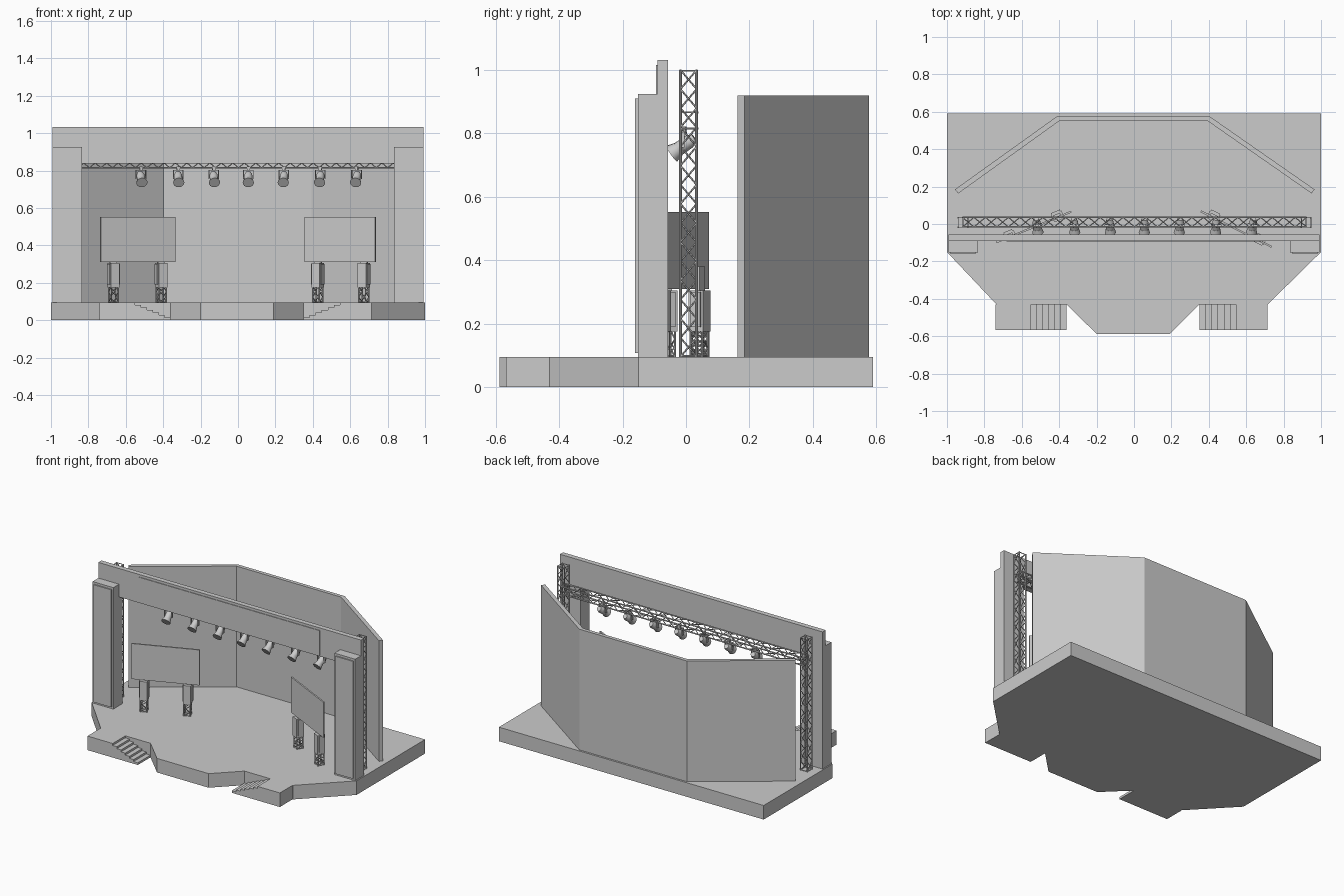
import bpy, bmesh, math
from mathutils import Vector, Matrix

if "Cube" in bpy.data.objects:
    bpy.data.objects.remove(bpy.data.objects["Cube"])

FLOOR = 0.096


def finish(bm, name, smooth=False):
    bmesh.ops.recalc_face_normals(bm, faces=bm.faces)
    me = bpy.data.meshes.new(name)
    bm.to_mesh(me)
    bm.free()
    ob = bpy.data.objects.new(name, me)
    bpy.context.collection.objects.link(ob)
    if smooth:
        bpy.context.view_layer.objects.active = ob
        ob.select_set(True)
        bpy.ops.object.shade_smooth_by_angle(angle=math.radians(40))
        ob.select_set(False)
    return ob


def add_box(bm, lo, hi, mat=Matrix()):
    lo, hi = Vector(lo), Vector(hi)
    m = mat @ Matrix.Translation((lo + hi) / 2) @ Matrix.Diagonal((hi - lo).to_4d())
    bmesh.ops.create_cube(bm, size=1, matrix=m)


def box(name, lo, hi, mat=Matrix()):
    bm = bmesh.new()
    add_box(bm, lo, hi, mat)
    return finish(bm, name)


def prism(name, pts, vec):
    """Extrude a flat outline of 3D points along vec."""
    bm = bmesh.new()
    f = bm.faces.new([bm.verts.new(p) for p in pts])
    r = bmesh.ops.extrude_face_region(bm, geom=[f])
    bmesh.ops.translate(bm, vec=vec, verts=[v for v in r['geom'] if isinstance(v, bmesh.types.BMVert)])
    return finish(bm, name)


def strut(bm, a, b, r, seg=6):
    a, b = Vector(a), Vector(b)
    d = b - a
    m = Matrix.Translation((a + b) / 2) @ d.to_track_quat('Z', 'Y').to_matrix().to_4x4()
    bmesh.ops.create_cone(bm, cap_ends=True, segments=seg, radius1=r, radius2=r, depth=d.length, matrix=m)


def truss(name, length, w, n, mat, r=0.0045, thin=0.0028):
    """Square lattice along local z, starting at the origin."""
    bm = bmesh.new()
    h, step = w / 2 - r, length / n
    c = [(-h, -h), (h, -h), (h, h), (-h, h)]
    for i in range(4):
        p, q = c[i], c[(i + 1) % 4]
        strut(bm, (*p, 0), (*p, length), r, 8)
        for z in (thin, length - thin):
            strut(bm, (*p, z), (*q, z), thin)
        for k in range(n):
            a, b = (p, q) if k % 2 == 0 else (q, p)
            strut(bm, (*a, k * step), (*b, (k + 1) * step), thin)
    bm.transform(mat)
    return finish(bm, name, True)


# Stage deck
outline = [(-1, .59), (-1, -.15), (-.735, -.43), (-.36, -.43), (-.2, -.588), (.19, -.588),
           (.35, -.43), (.715, -.43), (1, -.15), (1, .59)]
prism('stage_deck', [(x, y, 0) for x, y in outline], (0, 0, FLOOR))

# Side landings with steps running down towards the centre
for side, x_out, x_top, x_in in (('left', -.74, -.55, -.36), ('right', .713, .545, .35)):
    prof = [(x_in, 0), (x_out, 0), (x_out, FLOOR), (x_top, FLOOR)]
    n = 6
    for k in range(n):
        z = FLOOR - (k + 1) * .0135
        prof.append((x_top + (x_in - x_top) * k / n, z))
        prof.append((x_top + (x_in - x_top) * (k + 1) / n, z))
    prism(side + '_landing_steps', [(x, -.567, z) for x, z in prof], (0, .137, 0))

# Three-sided back wall
outer = [(-.957, .185), (-.41, .577), (.402, .577), (.965, .185)]
inner = [(.95, .163), (.392, .552), (-.398, .552), (-.94, .163)]
prism('back_wall', [(x, y, FLOOR) for x, y in outer + inner], (0, 0, .92 - FLOOR))

# Portal: header, legs, pillars with raised face panels
box('portal_header', (-.992, -.09, .838), (.992, -.056, 1.032))
box('header_panel', (-.683, -.094, .845), (.683, -.088, 1.015))
for side, s in (('left', -1), ('right', 1)):
    def span(a, b):
        return min(s * a, s * b), max(s * a, s * b)
    x0, x1 = span(.835, .992)
    box(side + '_portal_leg', (x0, -.09, FLOOR), (x1, -.056, .84))
    box(side + '_pillar', (x0, -.152, FLOOR), (x1, -.088, .925))
    x0, x1 = span(.847, .98)
    box(side + '_pillar_panel', (x0, -.16, .108), (x1, -.15, .91))

# Lighting towers and cross truss
for side, x in (('left', -.914), ('right', .92)):
    truss(side + '_tower', 1.0 - FLOOR, .06, 15, Matrix.Translation((x, .008, FLOOR)))
truss('cross_truss', 1.84, .06, 30,
      Matrix.Translation((-.917, .01, .841)) @ Matrix.Rotation(math.pi / 2, 4, 'Y'))

# Spotlights
for i, x in enumerate((-.52, -.32, -.13, .055, .245, .44, .635)):
    bm = bmesh.new()
    tilt = Matrix.Translation((0, -.008, .762)) @ Matrix.Rotation(math.radians(-55), 4, 'X')
    for z0, z1, r0, r1 in ((-.02, .02, .022, .022), (.02, .042, .022, .015), (-.046, -.02, .03, .023)):
        bmesh.ops.create_cone(bm, cap_ends=True, segments=16, radius1=r0, radius2=r1, depth=z1 - z0,
                              matrix=tilt @ Matrix.Translation((0, 0, (z0 + z1) / 2)))
    for s in (-1, 1):
        add_box(bm, (s * .026 - .002, -.015, .755), (s * .026 + .002, -.001, .803))
    add_box(bm, (-.028, -.015, .80), (.028, -.001, .804))
    add_box(bm, (-.008, -.02, .803), (.008, .0, .822))
    yaw = math.radians((8, 4, 5, 0, -4, -5, -8)[i])
    bm.transform(Matrix.Translation((x, 0, 0)) @ Matrix.Rotation(yaw, 4, 'Z'))
    finish(bm, f'spotlight_{i + 1}', True)

# Angled screens, each on two lattice feet with cabinets and rear brackets
for side, a, b in (('left', (-.735, -.098), (-.335, .066)), ('right', (.357, .068), (.735, -.122))):
    a, b = Vector(a), Vector(b)
    mid, d = (a + b) / 2, b - a
    m = Matrix.Translation((mid.x, mid.y, 0)) @ Matrix.Rotation(math.atan2(d.y, d.x), 4, 'Z')
    half = d.length / 2
    box(side + '_screen', (-half, -.005, .31), (half, .005, .552), m)
    for k, u in enumerate((-.138, .138)):
        tag = f'{side}_{k + 1}'
        truss('screen_foot_' + tag, .085, .048, 3, m @ Matrix.Translation((u, .008, FLOOR)), .004, .0025)
        box('screen_cabinet_' + tag, (u - .025, -.018, .175), (u + .025, .034, .305), m)
        bm = bmesh.new()
        for s in (-1, 1):
            add_box(bm, (u + s * .028 - .003, -.008, .19), (u + s * .028 + .003, .026, .3), m)
        add_box(bm, (u - .02, .005, .3), (u + .02, .018, .38), m)
        finish(bm, 'screen_bracket_' + tag)
